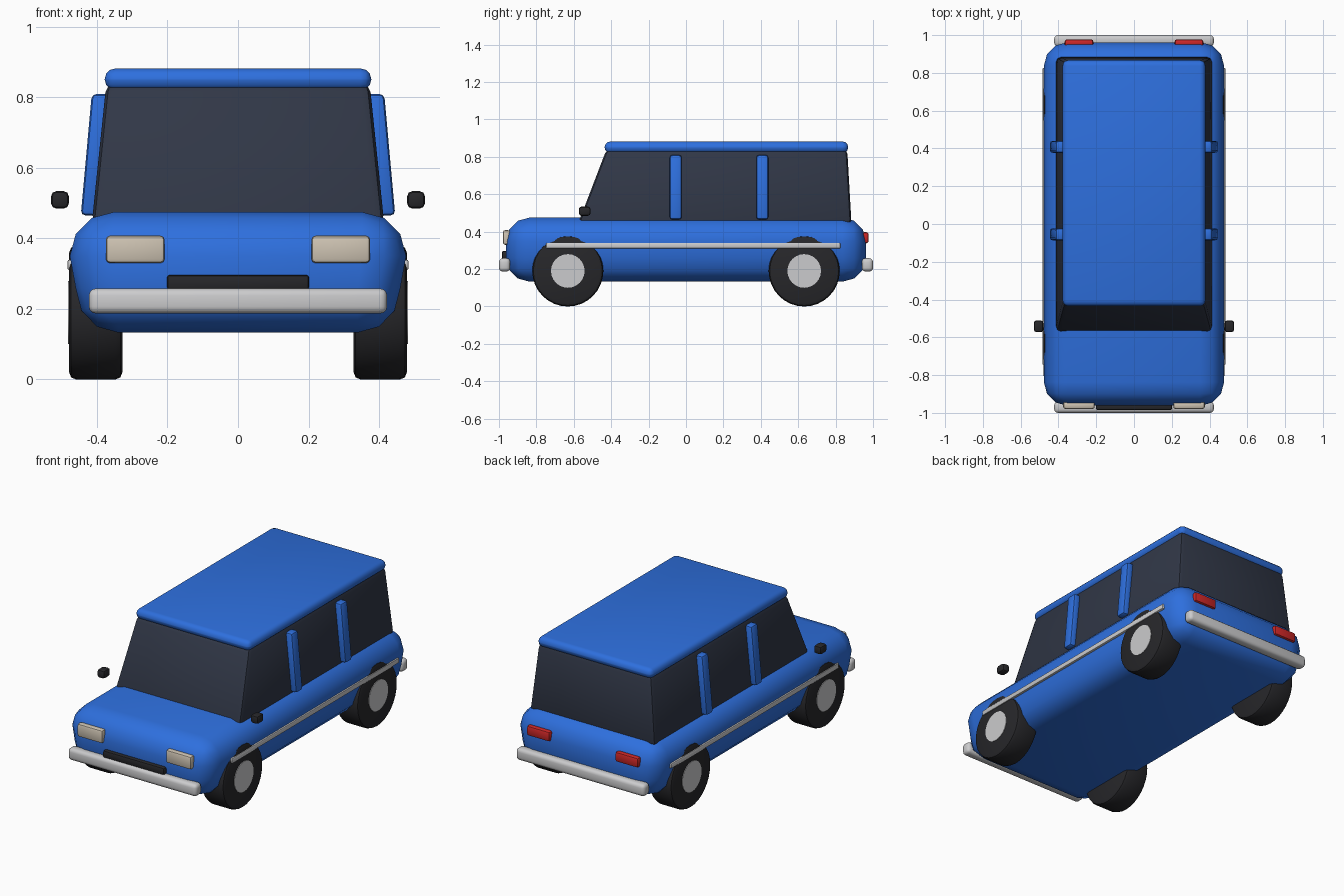
import bpy, bmesh, math
from mathutils import Matrix

cube = bpy.data.objects.get("Cube")
if cube:
    bpy.data.objects.remove(cube, do_unlink=True)


def material(name, r, g, b):
    m = bpy.data.materials.new(name)
    m.use_nodes = True
    m.diffuse_color = (r, g, b, 1)
    m.node_tree.nodes["Principled BSDF"].inputs["Base Color"].default_value = (r, g, b, 1)
    return m


blue = material("blue paint", 0.027, 0.16, 0.73)
glass = material("dark glass", 0.03, 0.038, 0.062)
rubber = material("black rubber", 0.02, 0.02, 0.023)
chrome = material("light metal", 0.6, 0.6, 0.61)
lamp = material("warm lamp", 0.62, 0.55, 0.45)
red = material("red lamp", 0.6, 0.02, 0.02)


def finish(name, bm, mat, bevel, segments, angle=35):
    """Bevel the sharp edges, then make a smooth-shaded object."""
    bm.normal_update()
    if bevel:
        sharp = [e for e in bm.edges if e.calc_face_angle(0) > 0.7]
        bmesh.ops.bevel(bm, geom=sharp, offset=bevel, segments=segments,
                        profile=0.5, affect='EDGES', clamp_overlap=True)
    bmesh.ops.recalc_face_normals(bm, faces=bm.faces[:])
    mesh = bpy.data.meshes.new(name)
    bm.to_mesh(mesh)
    bm.free()
    mesh.materials.append(mat)
    obj = bpy.data.objects.new(name, mesh)
    bpy.context.collection.objects.link(obj)
    bpy.ops.object.select_all(action='DESELECT')
    obj.select_set(True)
    bpy.context.view_layer.objects.active = obj
    bpy.ops.object.shade_smooth_by_angle(angle=math.radians(angle))
    return obj


def box(name, xs, ys, zs, mat, bevel=0.012, segments=2, shape=None):
    """Box between three ranges; shape may move the corners first."""
    bm = bmesh.new()
    bmesh.ops.create_cube(bm, size=1)
    for v in bm.verts:
        v.co = [r[0] if c < 0 else r[1] for c, r in zip(v.co, (xs, ys, zs))]
        if shape:
            shape(v.co)
    return finish(name, bm, mat, bevel, segments)


def pair(side, lo, hi):
    return sorted((side * lo, side * hi))


def cylinder(name, radius, xs, y, z, mat, sides, bevel):
    bm = bmesh.new()
    turn = Matrix.Translation((sum(xs) / 2, y, z)) @ Matrix.Rotation(math.pi / 2, 4, 'Y')
    bmesh.ops.create_cone(bm, cap_ends=True, segments=sides, radius1=radius,
                          radius2=radius, depth=xs[1] - xs[0], matrix=turn)
    return finish(name, bm, mat, bevel, 2)


# Lower body, slightly narrower below the waist
body = box("body", (-0.477, 0.477), (-0.962, 0.962), (0.133, 0.475), blue, 0.125, 3)
for v in body.data.vertices:
    if v.co.z < 0.3:
        v.co.x *= 0.965


# Glass cabin with sloping windscreen and leaning sides
def lean_cabin(co):
    if co.z > 0.6:
        co.x *= 0.9
        co.y = -0.425 if co.y < 0 else 0.862


box("cabin_glass", (-0.415, 0.415), (-0.578, 0.885), (0.44, 0.84), glass, 0.025, 2, lean_cabin)
box("roof", (-0.378, 0.378), (-0.435, 0.867), (0.82, 0.882), blue, 0.03, 3)

# Bumpers and grille
box("front_bumper", (-0.423, 0.423), (-1, -0.94), (0.187, 0.258), chrome, 0.02, 3)
box("rear_bumper", (-0.423, 0.423), (0.94, 1), (0.187, 0.258), chrome, 0.02, 3)
box("grille", (-0.202, 0.202), (-0.985, -0.94), (0.254, 0.297), rubber, 0.01)


def lean_pillar(co):
    if co.z > 0.6:
        co.x *= 0.93


# Parts on both sides
for side, label in ((1, "left"), (-1, "right")):
    box(label + "_headlight", pair(side, 0.208, 0.375), (-0.979, -0.94), (0.33, 0.408), lamp)
    box(label + "_tail_light", pair(side, 0.215, 0.367), (0.94, 0.977), (0.338, 0.397), red)
    box(label + "_mirror", pair(side, 0.48, 0.53), (-0.573, -0.51), (0.485, 0.534), rubber, 0.014)
    box(label + "_side_trim", pair(side, 0.462, 0.484), (-0.748, 0.826), (0.31, 0.34), chrome, 0.006)
    for where, y in (("front", -0.055), ("rear", 0.408)):
        box(f"{label}_{where}_pillar", pair(side, 0.39, 0.446), (y - 0.032, y + 0.032),
            (0.465, 0.81), blue, 0.014, 2, lean_pillar)
    for where, y in (("front", -0.632), ("rear", 0.632)):
        cylinder(f"{label}_{where}_tyre", 0.19, pair(side, 0.328, 0.479), y, 0.19, rubber, 32, 0.02)
        cylinder(f"{label}_{where}_hub", 0.09, pair(side, 0.42, 0.482), y, 0.19, chrome, 24, 0)
